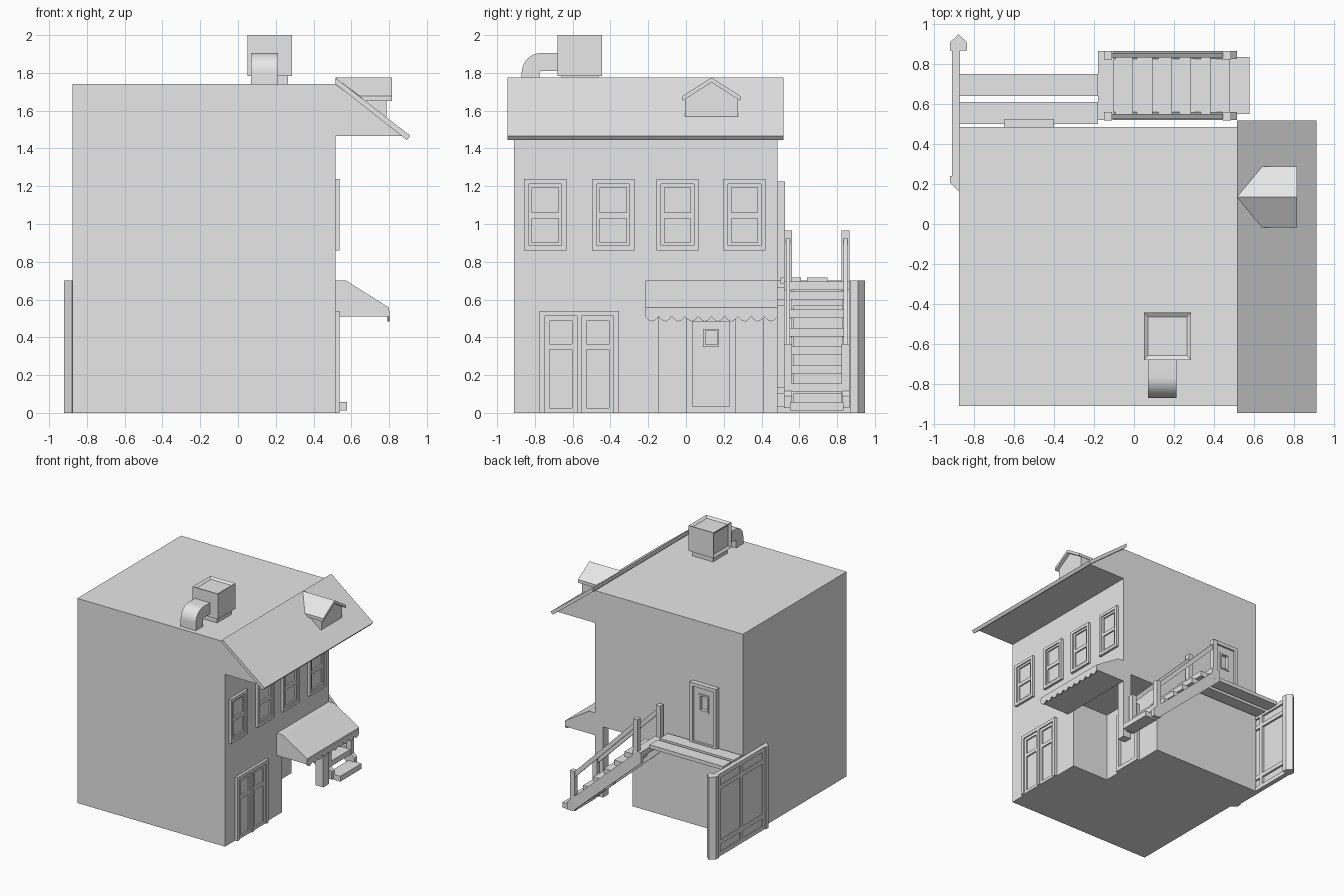
import bpy, bmesh, math
from mathutils import Vector

if "Cube" in bpy.data.objects:
    bpy.data.objects.remove(bpy.data.objects["Cube"], do_unlink=True)

grey = bpy.data.materials.new("plain_grey")
grey.use_nodes = True
grey.diffuse_color = (0.8, 0.8, 0.8, 1)
grey.node_tree.nodes["Principled BSDF"].inputs["Base Color"].default_value = (0.8, 0.8, 0.8, 1)


def finish(name, bm):
    bmesh.ops.recalc_face_normals(bm, faces=bm.faces[:])
    mesh = bpy.data.meshes.new(name)
    bm.to_mesh(mesh)
    bm.free()
    mesh.materials.append(grey)
    obj = bpy.data.objects.new(name, mesh)
    bpy.context.collection.objects.link(obj)
    return obj


def boxes(name, items):
    """One object from boxes given as ((x0, x1), (y0, y1), (z0, z1))."""
    bm = bmesh.new()
    for spans in items:
        corners = bmesh.ops.create_cube(bm, size=1)["verts"]
        for v in corners:
            v.co = Vector([(s[0] + s[1]) / 2 + c * (s[1] - s[0]) for s, c in zip(spans, v.co)])
    return finish(name, bm)


def prism(name, outline, lo, hi, axis):
    """Extrude an outline along axis; the other two axes keep their order."""
    bm = bmesh.new()

    def point(p, w):
        q = list(p)
        q.insert(axis, w)
        return bm.verts.new(q)
    face = bm.faces.new([point(p, lo) for p in outline])
    move = Vector([hi - lo if i == axis else 0 for i in range(3)])
    new = bmesh.ops.extrude_face_region(bm, geom=[face])["geom"]
    bmesh.ops.translate(bm, vec=move, verts=[g for g in new if isinstance(g, bmesh.types.BMVert)])
    return finish(name, bm)


def frame_bars(u, z, b, open_bottom=False):
    bars = [((u[0], u[0] + b), z), ((u[1] - b, u[1]), z),
            ((u[0] + b, u[1] - b), (z[1] - b, z[1]))]
    if not open_bottom:
        bars.append(((u[0] + b, u[1] - b), (z[0], z[0] + b)))
    return bars


def on_x(wall, depth, rects):
    return [((wall, wall + depth), u, z) for u, z in rects]


def on_y(wall, depth, rects):
    return [(u, (wall, wall + depth), z) for u, z in rects]


FRONT, BACK, LEFT, RIGHT = -0.91, 0.485, -0.875, 0.515
DOOR_X, RECESS_Y, RECESS_Z = 0.165, -0.145, 0.6

# Building: ground floor with open corner, and upper floor with eave wedge
prism("ground_floor", [(LEFT, FRONT), (RIGHT, FRONT), (RIGHT, RECESS_Y), (DOOR_X, RECESS_Y),
                       (DOOR_X, BACK), (LEFT, BACK)], 0, RECESS_Z, 2)
prism("upper_floor", [(LEFT, RECESS_Z), (RIGHT, RECESS_Z), (RIGHT, 1.465), (0.88, 1.465),
                      (RIGHT, 1.74), (LEFT, 1.74)], FRONT, BACK, 1)
boxes("corner_column", [((0.44, RIGHT), (0.41, BACK), (0, RECESS_Z))])
prism("eave_roof", [(RIGHT, 1.775), (RIGHT, 1.742), (0.893, 1.445), (0.912, 1.467)], -0.945, 0.517, 1)

# Dormer
prism("dormer_body", [(-0.005, 1.57), (0.275, 1.57), (0.275, 1.665), (0.135, 1.755), (-0.005, 1.665)],
      0.53, 0.787, 0)
bm = bmesh.new()
back, front = [], []
for y, z, x in [(-0.018, 1.652, 0.672), (-0.018, 1.678, 0.642), (0.135, 1.775, RIGHT),
                (0.288, 1.678, 0.642), (0.288, 1.652, 0.672), (0.135, 1.75, 0.55)]:
    back.append(bm.verts.new((x, y, z)))
    front.append(bm.verts.new((0.815, y, z)))
for i in range(6):
    j = (i + 1) % 6
    bm.faces.new([back[i], back[j], front[j], front[i]])
for end in (front, back):
    bm.faces.new([end[0], end[1], end[2], end[5]])
    bm.faces.new([end[5], end[2], end[3], end[4]])
finish("dormer_roof", bm)

# Upper windows
for i, y in enumerate((-0.745, -0.385, -0.045, 0.31)):
    u, z = (y - 0.112, y + 0.112), (0.86, 1.237)
    sash = (y - 0.087, y + 0.087)
    boxes(f"window_{i + 1}", on_x(RIGHT, 0.022, frame_bars(u, z, 0.025))
          + on_x(RIGHT, 0.012, frame_bars(sash, (0.885, 1.212), 0.018) + [(sash, (1.03, 1.06))]))

# Double door
double = frame_bars((-0.775, -0.355), (0, 0.54), 0.028, True)
leaves = []
for u in ((-0.747, -0.578), (-0.552, -0.383)):
    leaves += frame_bars(u, (0.0, 0.512), 0.025) + [(u, (0.335, 0.365))]
boxes("double_door", on_x(RIGHT, 0.022, double + [((-0.578, -0.552), (0, 0.512))])
      + on_x(RIGHT, 0.012, leaves))

# Recessed shop door
boxes("shop_door", on_x(DOOR_X, 0.025, frame_bars((0, 0.265), (0, 0.52), 0.035))
      + on_x(DOOR_X, 0.014, frame_bars((0.09, 0.175), (0.35, 0.445), 0.012)))

# Awning with scalloped valance
prism("awning", [(RIGHT, 0.51), (0.8, 0.51), (0.8, 0.557), (0.572, 0.7), (RIGHT, 0.7)], -0.215, BACK, 1)
count, steps = 10, 6
width = (BACK + 0.215) / count
edge = [(-0.215, 0.54)]
for i in range(count * steps + 1):
    edge.append((-0.215 + width * i / steps, 0.51 - 0.026 * abs(math.sin(math.pi * i / steps))))
edge.append((BACK, 0.54))
prism("awning_valance", edge, 0.792, 0.801, 0)

# Back door and landing planks
boxes("back_door", on_y(BACK, 0.04, frame_bars((-0.65, -0.4), (0.7, 1.225), 0.03))
      + on_y(BACK, 0.022, [((-0.62, -0.43), (0.73, 1.0)), ((-0.62, -0.43), (1.13, 1.195)),
                           ((-0.62, -0.56), (1.0, 1.13)), ((-0.49, -0.43), (1.0, 1.13))])
      + on_y(BACK, 0.03, frame_bars((-0.572, -0.478), (0.99, 1.14), 0.014)))
boxes("landing_planks", [((LEFT, -0.18), y, (0.685, 0.717)) for y in ((0.5, 0.61), (0.64, 0.75))])

# Staircase: treads, stringers, posts and handrails
treads = []
for i in range(7):
    x, z = -0.11 + 0.097 * i, 0.645 - 0.098 * i
    treads.append(((x - 0.01, x + 0.105), (0.55, 0.835), (z - 0.045, z)))
treads.append(((-0.18, -0.1), (0.52, 0.865), (0.65, 0.695)))
boxes("stair_treads", treads)
for side, y in (("inner", 0.54), ("outer", 0.845)):
    prism(f"{side}_stringer", [(-0.18, 0.695), (-0.11, 0.66), (RIGHT, 0.09), (RIGHT, 0.025),
                               (0.46, 0.025), (-0.18, 0.6)], y - 0.02, y + 0.02, 1)
    boxes(f"{side}_posts", [((x - 0.021, x + 0.021), (y - 0.021, y + 0.021), z)
                            for x, z in ((-0.13, (0.6, 0.965)), (0.465, (0.03, 0.365)))])
    prism(f"{side}_handrail", [(-0.13, 0.945), (0.465, 0.345), (0.465, 0.295), (-0.13, 0.895)],
          y - 0.011, y + 0.011, 1)

# Side fence with pointed end posts
boxes("fence_panel", [((-0.902, -0.888), (0.2, 0.9), (0.01, 0.69))])
fence = frame_bars((0.235, 0.87), (0.0, 0.7), 0.035)
fence += [((0.535, 0.57), (0.03, 0.67)), ((0.235, 0.87), (0.1, 0.135)), ((0.235, 0.87), (0.565, 0.6))]
boxes("fence_rails", on_x(-0.911, 0.04, fence))
for name, flat, shoulder, tip in (("back", 0.868, 0.91, 0.948), ("front", 0.24, 0.205, 0.165)):
    prism(f"{name}_fence_post", [(-0.92, flat), (-0.836, flat), (-0.836, shoulder),
                                 (-0.878, tip), (-0.92, shoulder)], 0, 0.7, 2)

# Roof vent: housing with inset panels, plinth and curved duct
bm = bmesh.new()
for v in bmesh.ops.create_cube(bm, size=1)["verts"]:
    v.co = Vector((0.168 + v.co.x * 0.236, -0.562 + v.co.y * 0.236, 1.892 + v.co.z * 0.216))
bm.normal_update()
for axis in (Vector((0, 0, 1)), Vector((-1, 0, 0))):
    panel = max(bm.faces, key=lambda f: f.normal.dot(axis) * f.calc_area() + f.normal.dot(axis))
    bmesh.ops.inset_individual(bm, faces=[panel], thickness=0.03, depth=-0.015)
finish("vent_housing", bm)
boxes("vent_plinth", [((0.07, 0.266), (-0.66, -0.464), (1.735, 1.79))])


def bend(radius):
    return [(-0.765 - radius * math.cos(t * math.pi / 20), 1.8 + radius * math.sin(t * math.pi / 20))
            for t in range(11)]


inner = [(y, z) for y, z in bend(0.01)]
duct = prism("vent_duct", [(-0.87, 1.735)] + bend(0.105) + [(-0.67, 1.905), (-0.67, 1.81)]
             + inner[::-1] + [(-0.775, 1.735)], 0.07, 0.212, 0)
bpy.ops.object.select_all(action="DESELECT")
duct.select_set(True)
bpy.context.view_layer.objects.active = duct
bpy.ops.object.shade_smooth_by_angle(angle=math.radians(35))
